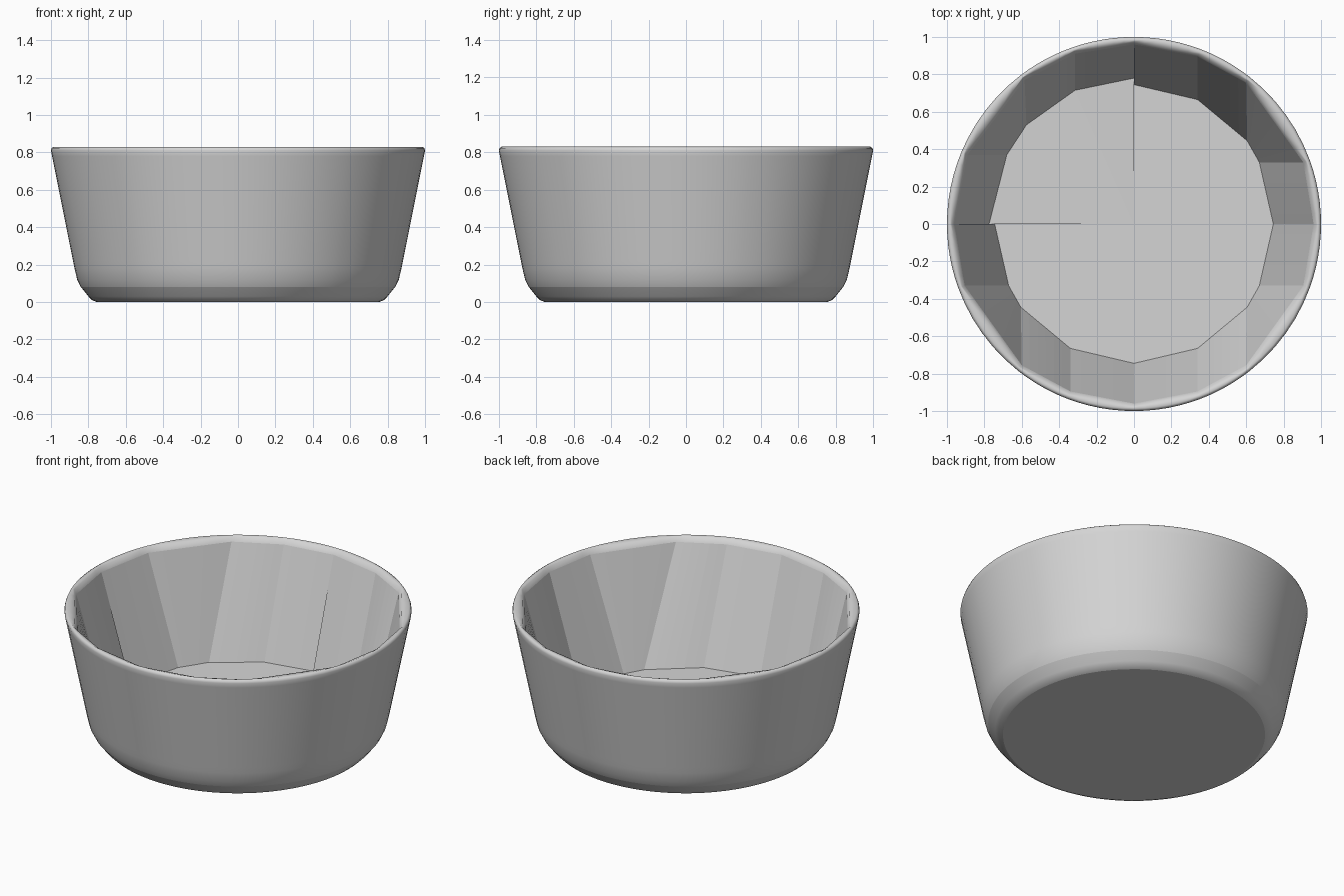
import bpy
import bmesh
from mathutils import Vector

cube = bpy.data.objects.get("Cube")
if cube:
    bpy.data.objects.remove(cube, do_unlink=True)

# Single flat grey
grey = bpy.data.materials.new("light_grey")
grey.use_nodes = True
colour = (0.66, 0.66, 0.66, 1)
grey.diffuse_color = colour
grey.node_tree.nodes["Principled BSDF"].inputs["Base Color"].default_value = colour

STEPS = 6          # columns per inner facet
FLOOR = 0.10
EDGE = 0.08        # crease above the base bevel

# Outer wall profile as (radius, height), base to rim
OUTER = [(0, 0), (0.755, 0), (0.78, 0.01), (0.80, 0.03), (0.84, EDGE), (0.86, 0.12),
         (0.874, 0.18), (0.882, 0.22), (0.994, 0.78), (1, 0.81), (0.996, 0.823), (0.985, 0.83)]

# Faceted lining corners for a quarter turn; one quarter has its own outline
TOP = [(0.96, 0), (0.905, 0.33), (0.6, 0.755), (0.34, 0.895), (0, 0.96)]
BOTTOM = [(0.745, 0), (0.67, 0.33), (0.605, 0.445), (0.34, 0.665), (0, 0.745)]
RAISED_TOP = [(0.96, 0), (0.89, 0.37), (0.585, 0.77), (0.315, 0.91), (0, 0.96)]
RAISED_BOTTOM = [(0.775, 0), (0.68, 0.37), (0.575, 0.53), (0.315, 0.715), (0, 0.78)]


def subdivide(corners, sx, sy, z):
    """Points along a mirrored quarter polygon, always running anticlockwise."""
    pts = [Vector((x * sx, y * sy, z)) for x, y in corners]
    if sx * sy < 0:
        pts.reverse()
    out = [a.lerp(b, i / STEPS) for a, b in zip(pts, pts[1:]) for i in range(STEPS)]
    return out + [pts[-1]]


# Lining rings, with one quarter of the floor sloping up to its edge
top, bottom = [], []
for sx, sy in ((1, 1), (-1, 1), (-1, -1), (1, -1)):
    raised = (sx, sy) == (-1, 1)
    top += subdivide(RAISED_TOP if raised else TOP, sx, sy, 0.795)
    bottom += subdivide(RAISED_BOTTOM if raised else BOTTOM, sx, sy, FLOOR + 0.022 * raised)


def circle(radius, z):
    return [Vector((p.x, p.y, 0)).normalized() * radius + Vector((0, 0, z)) for p in top]


# Rounded inner lip just above the lining
lip = [Vector((p.x * 1.015, p.y * 1.015, 0.823)) for p in top]

rings = [circle(r, z) for r, z in OUTER]
rings += [lip, top, bottom, circle(0, FLOOR)]

# Skin neighbouring rings, then merge the shared seams and centre points
bm = bmesh.new()
grid = [[bm.verts.new(p) for p in ring] for ring in rings]
count = len(top)
for k, (low, high) in enumerate(zip(grid, grid[1:])):
    for i in range(count):
        j = (i + 1) % count
        face = bm.faces.new((low[i], low[j], high[j], high[i]))
        face.smooth = 0 < k <= len(OUTER)
bmesh.ops.remove_doubles(bm, verts=bm.verts, dist=0.0001)
for edge in bm.edges:
    if all(abs(v.co.z - EDGE) < 0.001 for v in edge.verts):
        edge.smooth = False
bmesh.ops.recalc_face_normals(bm, faces=bm.faces)

mesh = bpy.data.meshes.new("bowl")
bm.to_mesh(mesh)
bm.free()
mesh.materials.append(grey)
bowl = bpy.data.objects.new("bowl", mesh)
bpy.context.collection.objects.link(bowl)
